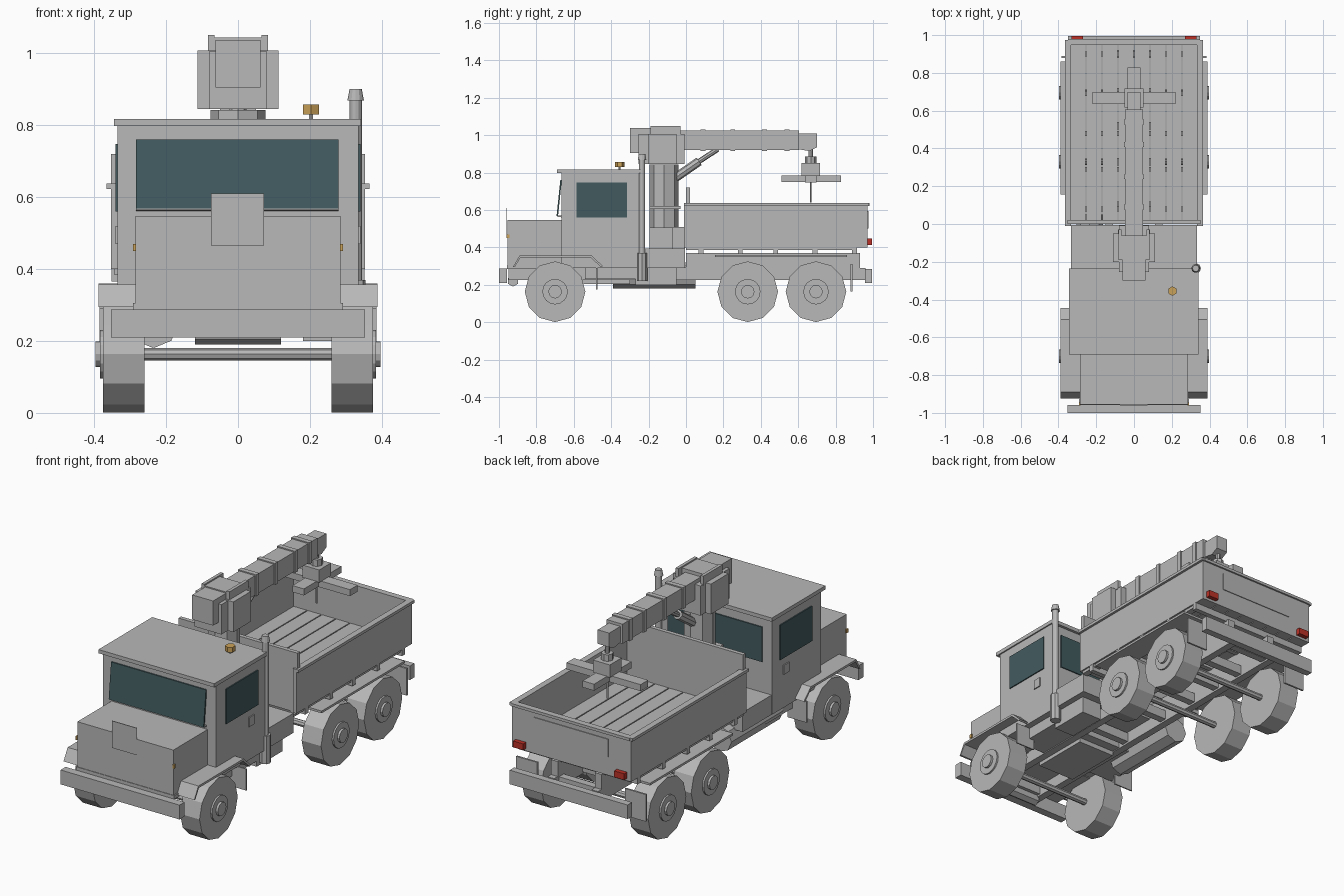
import bpy, bmesh, math
from mathutils import Vector


def material(name, rgb):
    m = bpy.data.materials.new(name)
    m.diffuse_color = (*rgb, 1)
    return m


GREY = material("body_grey", (0.48, 0.48, 0.48))
GLASS = material("dark_glass", (0.055, 0.105, 0.115))
AMBER = material("amber", (0.60, 0.36, 0.10))
RED = material("red", (0.50, 0.03, 0.02))


def finish(name, bm, mat=GREY):
    bmesh.ops.recalc_face_normals(bm, faces=bm.faces)
    me = bpy.data.meshes.new(name)
    bm.to_mesh(me)
    bm.free()
    me.materials.append(mat)
    ob = bpy.data.objects.new(name, me)
    bpy.context.collection.objects.link(ob)
    return ob


def box(name, x, y, z, mat=GREY):
    """Box from (min, max) pairs."""
    bm = bmesh.new()
    bmesh.ops.create_cube(bm, size=1)
    for v in bm.verts:
        v.co = [r[0] + (c + 0.5) * (r[1] - r[0]) for c, r in zip(v.co, (x, y, z))]
    return finish(name, bm, mat)


def sides(name, x, y, z, mat=GREY):
    """The same box on the right and the left."""
    box("right_" + name, x, y, z, mat)
    box("left_" + name, (-x[1], -x[0]), y, z, mat)


def rod(name, a, b, r, n=12, r2=None, mat=GREY):
    """Straight cylinder or cone between two points."""
    a, b = Vector(a), Vector(b)
    bm = bmesh.new()
    bmesh.ops.create_cone(bm, cap_ends=True, segments=n, radius1=r,
                          radius2=r if r2 is None else r2, depth=(b - a).length)
    bm.transform((b - a).to_track_quat('Z', 'Y').to_matrix().to_4x4())
    bmesh.ops.translate(bm, verts=bm.verts, vec=(a + b) / 2)
    return finish(name, bm, mat)


def extrude_x(name, profile, x0, x1, mat=GREY):
    """Prism along x from a (y, z) outline."""
    bm = bmesh.new()
    f = bm.faces.new([bm.verts.new((x0, y, z)) for y, z in profile])
    ext = bmesh.ops.extrude_face_region(bm, geom=[f])["geom"]
    bmesh.ops.translate(bm, vec=(x1 - x0, 0, 0),
                        verts=[g for g in ext if isinstance(g, bmesh.types.BMVert)])
    return finish(name, bm, mat)


# chassis: rails, cross members, bumpers, tow drum
sides("frame_rail", (0.11, 0.15), (-0.95, 0.93), (0.225, 0.295))
for i, y in enumerate((-0.9, -0.45, -0.2, 0.1, 0.33, 0.52, 0.70, 0.9)):
    box(f"cross_member_{i}", (-0.11, 0.11), (y - 0.02, y + 0.02), (0.235, 0.285))
box("front_bumper", (-0.353, 0.353), (-1, -0.957), (0.21, 0.287))
box("rear_bumper", (-0.35, 0.35), (0.957, 0.995), (0.21, 0.285))
rod("tow_drum", (-0.12, -0.925, 0.22), (0.12, -0.925, 0.22), 0.03, 6)
box("gearbox", (-0.11, 0.11), (-0.62, -0.3), (0.205, 0.29))
sides("bumper_bracket", (0.11, 0.15), (0.92, 0.96), (0.225, 0.29))

# fuel tank on the left, tool box on the right
rod("fuel_tank", (-0.235, -0.39, 0.25), (-0.235, 0.05, 0.25), 0.07, 8)
box("tool_box", (0.18, 0.30), (-0.27, -0.05), (0.20, 0.29))

# wheels, hubs and axles
for label, y in (("front", -0.70), ("middle", 0.33), ("rear", 0.695)):
    rod(f"{label}_axle", (-0.3, y, 0.163), (0.3, y, 0.163), 0.017, 8)
    for side, s in (("right", 1), ("left", -1)):
        for part, x0, x1, r, n in (("tyre", 0.26, 0.375, 0.162, 12),
                                   ("rim", 0.37, 0.384, 0.068, 16),
                                   ("hub", 0.38, 0.396, 0.036, 12)):
            rod(f"{side}_{label}_{part}", (s * x0, y, 0.163), (s * x1, y, 0.163), r, n)

# mudguards and flaps
guard = [(-0.925, 0.295), (-0.915, 0.295), (-0.885, 0.345), (-0.51, 0.345), (-0.455, 0.295),
         (-0.445, 0.30), (-0.505, 0.357), (-0.89, 0.357)]
for side, s in (("right", 1), ("left", -1)):
    extrude_x(f"{side}_front_mudguard", guard, s * 0.26, s * 0.388)
sides("rear_mudguard", (0.26, 0.388), (0.155, 0.86), (0.348, 0.36))
sides("rear_flap", (0.26, 0.385), (0.88, 0.89), (0.165, 0.31))
sides("front_flap", (0.27, 0.385), (-0.48, -0.473), (0.175, 0.29))

# bonnet with grille plate and indicators
box("bonnet", (-0.285, 0.285), (-0.955, -0.66), (0.30, 0.547))
box("bonnet_sill", (-0.292, 0.292), (-0.958, -0.66), (0.285, 0.305))
box("grille_plate", (-0.075, 0.072), (-0.961, -0.957), (0.465, 0.61))
sides("indicator", (0.284, 0.292), (-0.96, -0.945), (0.45, 0.47), AMBER)

# cab
box("cab", (-0.335, 0.335), (-0.665, -0.25), (0.29, 0.80))
box("cab_floor", (-0.30, 0.30), (-0.54, -0.25), (0.23, 0.29))
box("roof", (-0.345, 0.342), (-0.69, -0.235), (0.797, 0.817))
extrude_x("windscreen", [(-0.692, 0.568), (-0.684, 0.568), (-0.664, 0.76), (-0.672, 0.76)],
          -0.283, 0.28, GLASS)
extrude_x("windscreen_sill", [(-0.688, 0.564), (-0.66, 0.56), (-0.66, 0.57), (-0.688, 0.57)],
          -0.283, 0.28)
sides("side_window", (0.333, 0.341), (-0.585, -0.315), (0.56, 0.747), GLASS)
box("rear_window", (-0.28, 0.28), (-0.252, -0.244), (0.56, 0.747), GLASS)
sides("door_handle", (0.334, 0.341), (-0.39, -0.345), (0.47, 0.52))
rod("beacon", (0.203, -0.355, 0.83), (0.203, -0.355, 0.857), 0.025, 6, mat=AMBER)
rod("beacon_stem", (0.203, -0.355, 0.815), (0.203, -0.355, 0.831), 0.006, 6)

# exhaust stack
ex, ey = 0.327, -0.235
rod("exhaust_muffler", (ex, ey, 0.22), (ex, ey, 0.37), 0.028, 8)
rod("exhaust_pipe", (ex, ey, 0.36), (ex, ey, 0.88), 0.017)
rod("exhaust_cap", (ex, ey, 0.868), (ex, ey, 0.90), 0.023, 12, 0.017)

# crane deck and column
box("crane_deck", (-0.333, 0.333), (-0.25, -0.005), (0.29, 0.395))
box("crane_base", (-0.11, 0.11), (-0.195, -0.07), (0.395, 0.505))
box("crane_base_rear", (-0.07, 0.07), (-0.07, -0.005), (0.395, 0.51))
rod("crane_column", (0, -0.117, 0.50), (0, -0.117, 0.842), 0.077, 8)
box("column_collar", (-0.085, 0.085), (-0.195, -0.03), (0.605, 0.622))

# crane head
box("head_cheeks", (-0.112, 0.112), (-0.20, -0.05), (0.845, 1.007))
box("head_core", (-0.08, 0.08), (-0.255, -0.008), (0.845, 1.005))
box("head_counterweight", (-0.062, 0.062), (-0.30, -0.19), (0.905, 1.037))
sides("head_rail", (0.066, 0.083), (-0.19, -0.03), (1.0, 1.05))
box("head_cap", (-0.066, 0.066), (-0.19, -0.06), (1.0, 1.043))

# telescopic boom and lifting ram
box("boom", (-0.047, 0.047), (-0.06, 0.605), (0.92, 1.025))
for i, y in enumerate((0.09, 0.25, 0.42, 0.54)):
    box(f"boom_collar_{i}", (-0.053, 0.053), (y - 0.013, y + 0.013), (0.915, 1.031))
extrude_x("boom_tip", [(0.6, 0.925), (0.66, 0.915), (0.70, 0.935), (0.70, 1.01), (0.6, 1.01)],
          -0.034, 0.034)
rod("ram_body", (0, -0.06, 0.77), (0, 0.07, 0.86), 0.024, 8)
rod("ram_piston", (0, 0.07, 0.86), (0, 0.17, 0.925), 0.014, 8)

# hanging grab with crossed arms
gy = 0.667
rod("grab_link", (0, gy, 0.87), (0, gy, 0.93), 0.012, 8)
rod("grab_swivel", (0, gy, 0.845), (0, gy, 0.885), 0.03, 8)
box("grab_block", (-0.05, 0.05), (gy - 0.05, gy + 0.05), (0.782, 0.85))
box("grab_arm_long", (-0.034, 0.034), (0.51, 0.828), (0.75, 0.785))
box("grab_arm_cross", (-0.22, 0.22), (gy - 0.032, gy + 0.032), (0.748, 0.783))
rod("grab_spike", (0, gy, 0.64), (0, gy, 0.76), 0.005, 6)

# cargo bed: planked floor, walls, rails, bearers
for i in range(8):
    x = (i - 3.5) * 0.0845
    box(f"floor_plank_{i}", (x - 0.0395, x + 0.0395), (0.01, 0.96), (0.40, 0.425))
sides("bed_wall", (0.335, 0.353), (-0.01, 0.97), (0.40, 0.63))
sides("bed_rail", (0.333, 0.366), (-0.01, 0.975), (0.622, 0.637))
box("headboard", (-0.353, 0.353), (0.0, 0.022), (0.40, 0.72))
box("tailgate", (-0.345, 0.345), (0.95, 0.971), (0.40, 0.63))
box("tailgate_rail", (-0.35, 0.35), (0.947, 0.98), (0.622, 0.637))
box("tailgate_panel", (-0.22, 0.22), (0.968, 0.975), (0.50, 0.595))
sides("tail_light", (0.27, 0.33), (0.969, 0.995), (0.413, 0.447), RED)
sides("bed_sill", (0.11, 0.15), (0.0, 0.93), (0.295, 0.37))
sides("bed_edge", (0.31, 0.345), (0.0, 0.90), (0.385, 0.40))
for i, y in enumerate((0.08, 0.29, 0.48, 0.69, 0.90)):
    box(f"bed_bearer_{i}", (-0.352, 0.352), (y - 0.013, y + 0.013), (0.365, 0.401))
